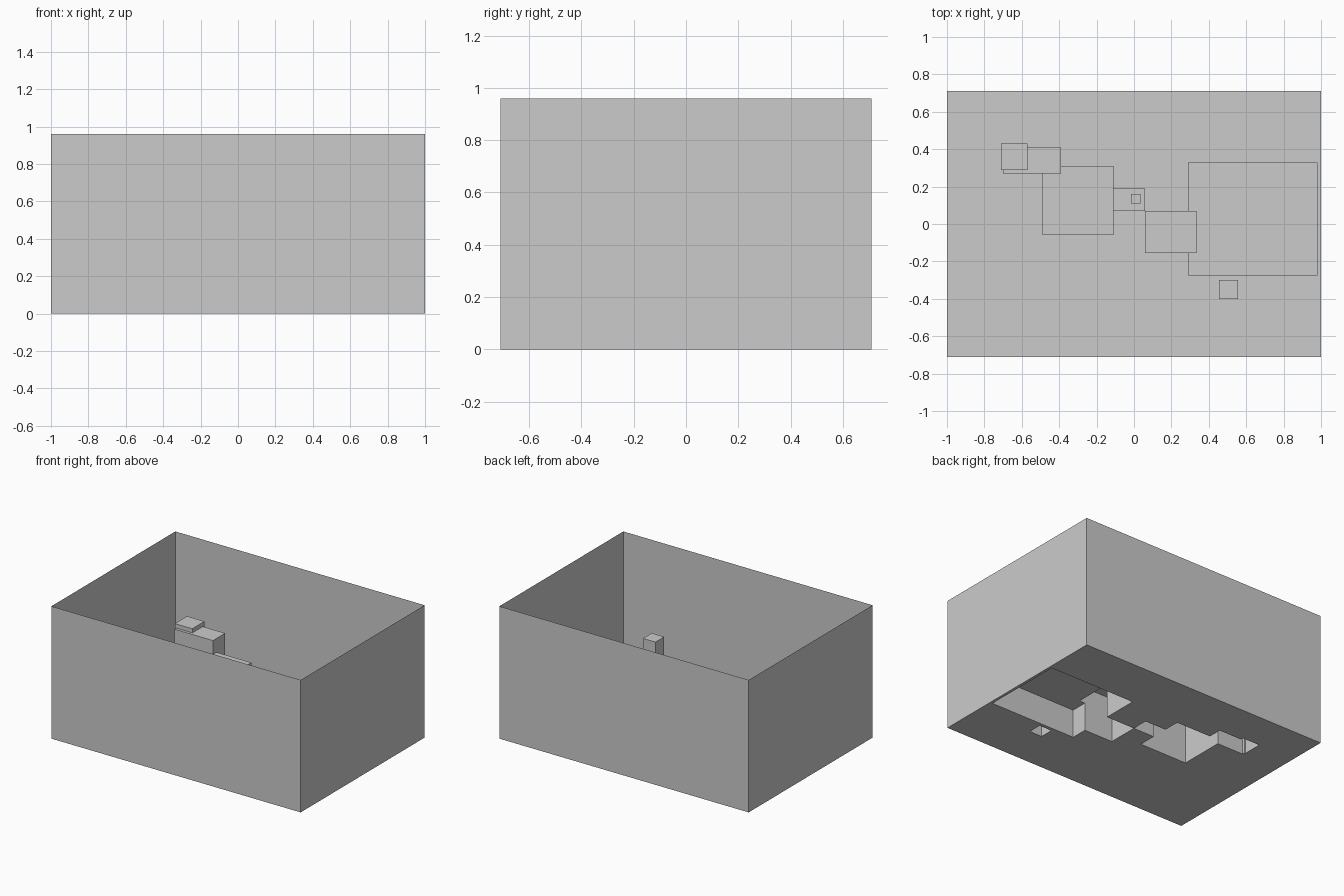
import bpy, bmesh

if "Cube" in bpy.data.objects:
    bpy.data.objects.remove(bpy.data.objects["Cube"])

W, D, H = 1.0, 0.71, 0.96   # half width, half depth, wall height

# Raised blocks: x0, x1, y0, y1, top height
BLOCKS = [
    (-0.71, -0.57, 0.29, 0.43, 0.53),
    (-0.70, -0.39, 0.27, 0.41, 0.50),
    (-0.49, -0.11, -0.06, 0.31, 0.40),
    (-0.11, 0.06, 0.07, 0.19, 0.36),
    (-0.015, 0.035, 0.11, 0.16, 0.41),
    (0.06, 0.335, -0.155, 0.07, 0.32),
    (0.29, 0.98, -0.275, 0.33, 0.205),
    (0.455, 0.555, -0.40, -0.30, 0.46),
]


def finish(bm, name):
    bmesh.ops.remove_doubles(bm, verts=bm.verts, dist=1e-5)
    bmesh.ops.dissolve_limit(bm, angle_limit=0.01, verts=bm.verts, edges=bm.edges)
    mesh = bpy.data.meshes.new(name)
    bm.to_mesh(mesh)
    bm.free()
    ob = bpy.data.objects.new(name, mesh)
    bpy.context.collection.objects.link(ob)
    return ob


def quad(bm, *pts):
    bm.faces.new([bm.verts.new(p) for p in pts])


# Stepped floor: one sheet pushed up into hollow blocks
xs = sorted({-W, W} | {v for b in BLOCKS for v in b[:2]})
ys = sorted({-D, D} | {v for b in BLOCKS for v in b[2:4]})


def height(i, j):
    x, y = (xs[i] + xs[i + 1]) / 2, (ys[j] + ys[j + 1]) / 2
    return max([0.0] + [b[4] for b in BLOCKS
                        if b[0] < x < b[1] and b[2] < y < b[3]])


bm = bmesh.new()
nx, ny = len(xs) - 1, len(ys) - 1
for i in range(nx):
    for j in range(ny):
        x0, x1, y0, y1 = xs[i], xs[i + 1], ys[j], ys[j + 1]
        h = height(i, j)
        quad(bm, (x0, y0, h), (x1, y0, h), (x1, y1, h), (x0, y1, h))
        # Risers wherever the neighbouring cell has another height
        if i + 1 < nx:
            k = height(i + 1, j)
            if k != h:
                quad(bm, (x1, y0, k), (x1, y1, k), (x1, y1, h), (x1, y0, h))
        if j + 1 < ny:
            k = height(i, j + 1)
            if k != h:
                quad(bm, (x1, y1, k), (x0, y1, k), (x0, y1, h), (x1, y1, h))
finish(bm, "stepped_floor")

# Four thin outer walls, open at the top
bm = bmesh.new()
corners = [(-W, -D), (W, -D), (W, D), (-W, D)]
for a, b in zip(corners, corners[1:] + corners[:1]):
    quad(bm, (*a, 0), (*b, 0), (*b, H), (*a, H))
finish(bm, "outer_walls")
